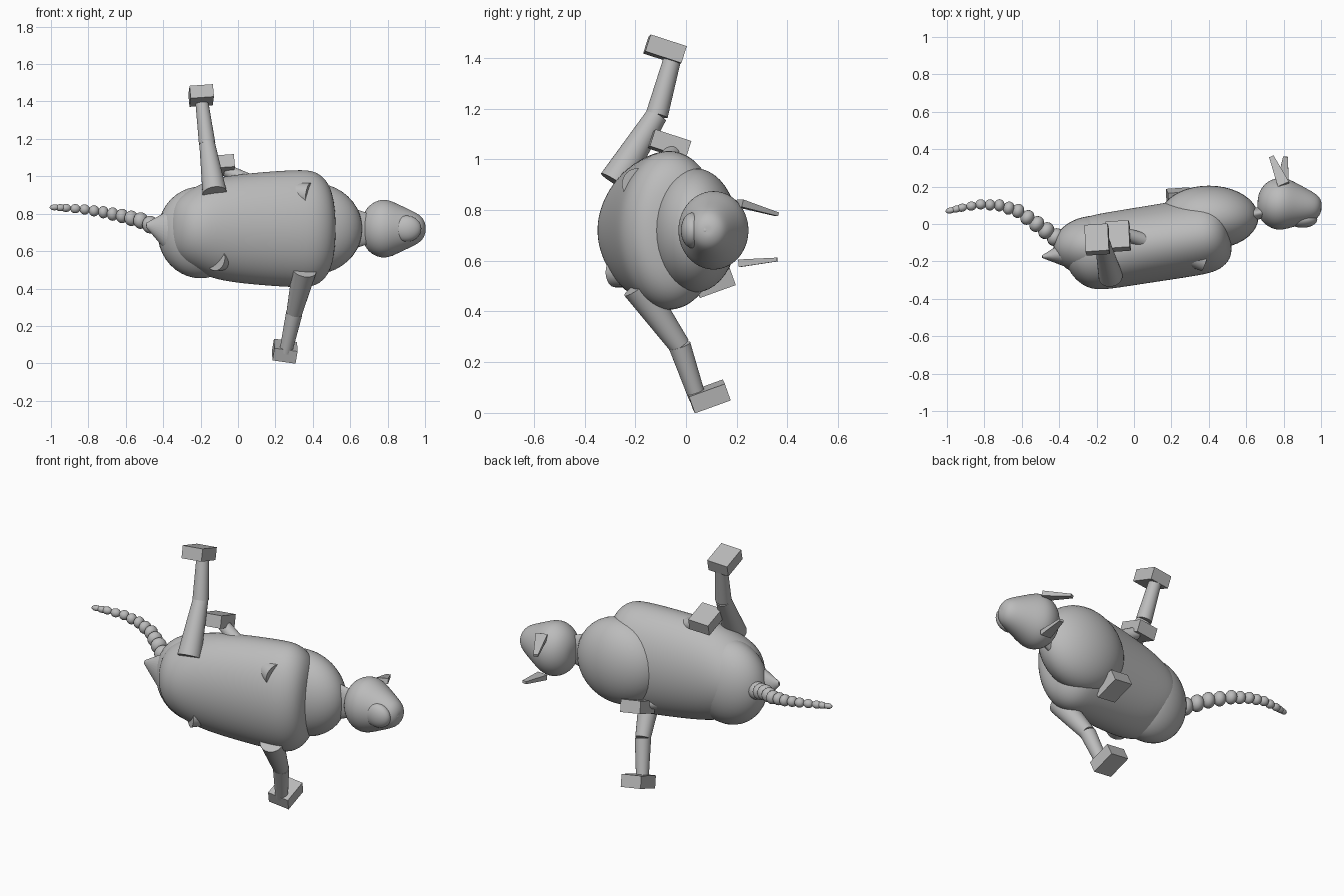
import bpy, bmesh
from math import radians, cos, sin, pi
from mathutils import Vector

if "Cube" in bpy.data.objects:
    bpy.data.objects.remove(bpy.data.objects["Cube"])

grey = bpy.data.materials.new("plain grey")
grey.use_nodes = True
GREY = (0.5, 0.5, 0.5, 1)
grey.diffuse_color = GREY
grey.node_tree.nodes["Principled BSDF"].inputs["Base Color"].default_value = GREY


def finish(name, smooth=True):
    ob = bpy.context.object
    ob.name = name
    ob.data.materials.append(grey)
    if smooth:
        bpy.ops.object.shade_smooth_by_angle(angle=radians(40))
    return ob


def ellipsoid(name, loc, radii, turn=0, seg=40):
    bpy.ops.mesh.primitive_uv_sphere_add(segments=seg, ring_count=seg // 2, location=loc,
                                         rotation=(0, 0, radians(turn)))
    bpy.context.object.scale = radii
    return finish(name)


def limb(name, a, b, r1, r2, flat=1, sides=32):
    """Tapered tube from a to b; flat squashes it sideways."""
    a, b = Vector(a), Vector(b)
    bpy.ops.mesh.primitive_cone_add(vertices=sides, radius1=r1, radius2=r2, depth=(b - a).length,
                                    location=(a + b) / 2)
    ob = bpy.context.object
    ob.rotation_euler = (b - a).to_track_quat("Z", "Y").to_euler()
    ob.scale.x = flat
    return finish(name)


def box(name, loc, size, turn):
    bpy.ops.mesh.primitive_cube_add(size=1, location=loc, rotation=[radians(t) for t in turn])
    bpy.context.object.scale = size
    return finish(name, False)


def loft(name, loc, turn, profile, sides=32):
    """Oval rings (along, half width, half height) strung on the x axis, closed at both ends."""
    bm = bmesh.new()
    rings = [[bm.verts.new((t, ry * cos(2 * pi * i / sides), rz * sin(2 * pi * i / sides)))
              for i in range(sides)] for t, ry, rz in profile]
    for p, q in zip(rings, rings[1:]):
        for i in range(sides):
            j = (i + 1) % sides
            bm.faces.new((p[i], p[j], q[j], q[i]))
    bm.faces.new(rings[0][::-1])
    bm.faces.new(rings[-1])
    bmesh.ops.recalc_face_normals(bm, faces=bm.faces)
    mesh = bpy.data.meshes.new(name)
    bm.to_mesh(mesh)
    bm.free()
    mesh.shade_smooth()
    mesh.materials.append(grey)
    ob = bpy.data.objects.new(name, mesh)
    ob.location, ob.rotation_euler = loc, (0, 0, radians(turn))
    bpy.context.collection.objects.link(ob)
    sub = ob.modifiers.new("smooth", "SUBSURF")
    sub.levels = sub.render_levels = 2


# Torso
loft("barrel", (0.07, -0.11, 0.72), 9, [
    (-0.445, 0.02, 0.03), (-0.43, 0.09, 0.12), (-0.38, 0.16, 0.18), (-0.31, 0.2, 0.22),
    (-0.2, 0.205, 0.275), (0, 0.205, 0.3), (0.26, 0.208, 0.318), (0.35, 0.2, 0.312),
    (0.42, 0.16, 0.25), (0.445, 0.1, 0.15), (0.45, 0.02, 0.03)])
ellipsoid("hips", (-0.2, -0.12, 0.7), (0.23, 0.165, 0.245))
ellipsoid("chest", (0.4, 0.035, 0.72), (0.265, 0.17, 0.245))
limb("rump", (-0.35, -0.16, 0.715), (-0.49, -0.175, 0.74), 0.13, 0.012, 0.6)
limb("neck", (0.6, 0.045, 0.72), (0.73, 0.07, 0.72), 0.115, 0.07, 0.35)

# Head
loft("head", (0.765, 0.11, 0.72), -6, [
    (-0.105, 0.02, 0.02), (-0.1, 0.06, 0.07), (-0.065, 0.115, 0.13), (0, 0.143, 0.16),
    (0.05, 0.137, 0.152), (0.11, 0.112, 0.122), (0.18, 0.083, 0.09), (0.22, 0.062, 0.065),
    (0.237, 0.03, 0.03), (0.238, 0.01, 0.01)])
ellipsoid("jaw", (0.9, 0.025, 0.72), (0.08, 0.045, 0.07))
ellipsoid("nose", (0.99, 0.077, 0.72), (0.012, 0.015, 0.015), seg=16)

# Ears: tapered plates
for name, a, b in (("upper_ear", (0.8, 0.21, 0.827), (0.735, 0.36, 0.783)),
                   ("lower_ear", (0.795, 0.21, 0.59), (0.81, 0.36, 0.605))):
    a, b = Vector(a), Vector(b)
    bpy.ops.mesh.primitive_cube_add(size=1, location=(a + b) / 2)
    ear = bpy.context.object
    for v in ear.data.vertices:
        if v.co.z > 0:
            v.co.x *= 0.4
            v.co.y *= 0.5
    ear.rotation_euler = (b - a).to_track_quat("Z", "Y").to_euler()
    ear.scale = (0.065, 0.03, (b - a).length)
    finish(name, False)

# Legs: hip or shoulder, knee, ankle, foot centre, foot turn
legs = {
    "upper_hind": ((-0.125, -0.28, 0.91), (-0.165, -0.115, 1.175), (-0.195, -0.05, 1.41),
                   (-0.197, -0.083, 1.432), (-18, -4, 4)),
    "lower_fore": ((0.355, -0.19, 0.5), (0.3, -0.025, 0.265), (0.255, 0.045, 0.06),
                   (0.25, 0.09, 0.065), (20, 8, 4)),
    "upper_fore": ((0.38, -0.19, 0.9), (0.15, -0.12, 0.93), (-0.06, -0.05, 1.03),
                   (-0.085, -0.065, 1.058), (-18, -4, 4)),
    "lower_hind": ((-0.12, -0.275, 0.56), (0.06, -0.06, 0.54), (0.23, 0.08, 0.53),
                   (0.24, 0.11, 0.52), (20, 8, 4)),
}
for name, (top, knee, ankle, foot, turn) in legs.items():
    limb(name + "_thigh", top, knee, 0.065, 0.042)
    limb(name + "_shin", knee, ankle, 0.044, 0.034)
    box(name + "_foot", foot, (0.125, 0.15, 0.07), turn)

# Tail: shrinking beads along a path
path = [(-0.42, -0.07, 0.72), (-0.52, 0, 0.763), (-0.62, 0.07, 0.788), (-0.72, 0.1, 0.808),
        (-0.82, 0.105, 0.823), (-0.92, 0.087, 0.831), (-0.98, 0.073, 0.834)]
beads = 13
for i in range(beads):
    s = i / (beads - 1) * (len(path) - 1)
    k = min(int(s), len(path) - 2)
    a, b = Vector(path[k]), Vector(path[k + 1])
    r = 0.05 - 0.034 * i / (beads - 1)
    d = b - a
    turn = 180 / pi * Vector((1, 0)).angle_signed(Vector((-d.x, -d.y)))
    ellipsoid(f"tail_bead_{i + 1}", a.lerp(b, s - k), (max(r * 0.85, 0.028), r, r), -turn, 20)
